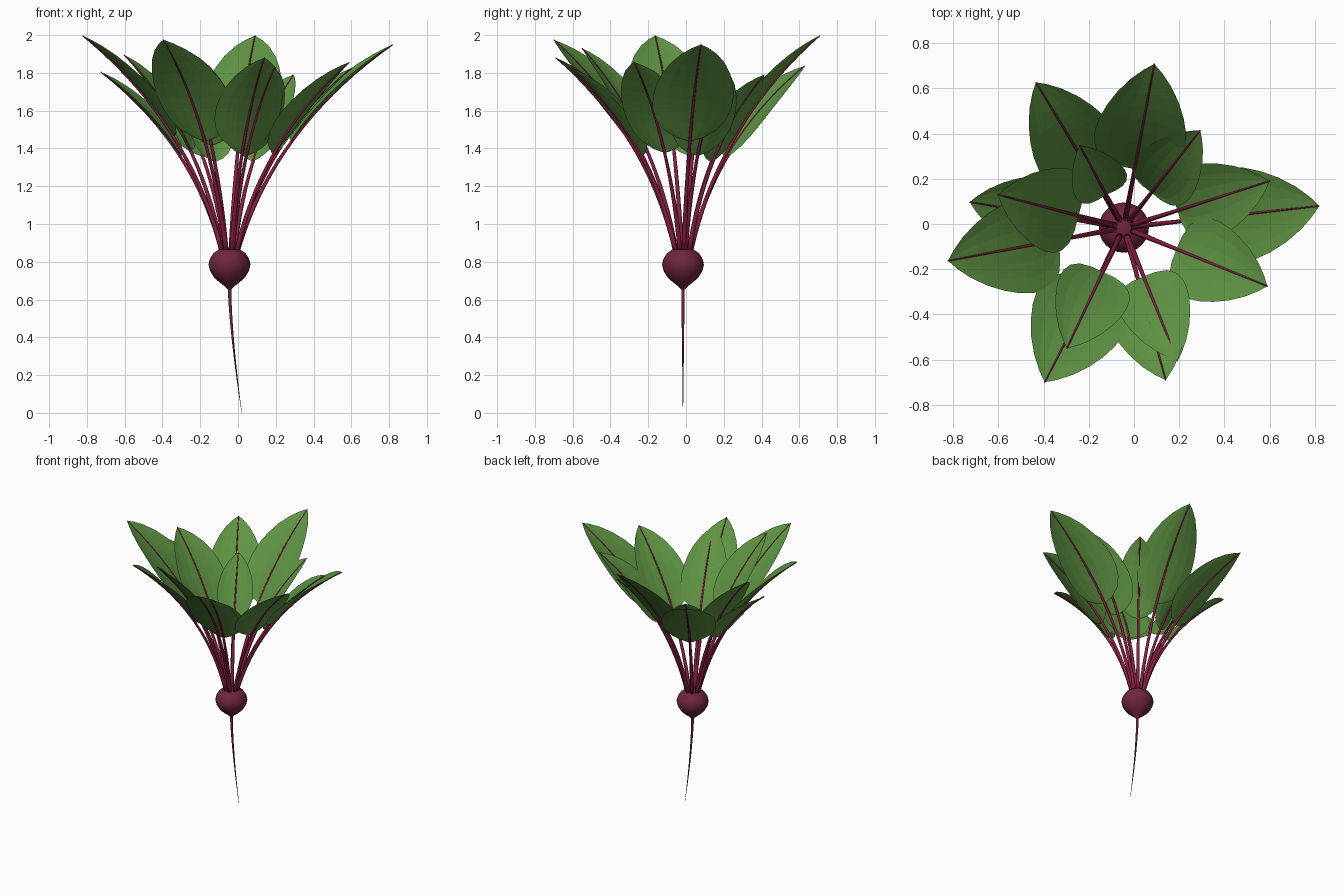
import bpy, bmesh, math
from mathutils import Vector

if "Cube" in bpy.data.objects:
    bpy.data.objects.remove(bpy.data.objects["Cube"])

CX, CY = -0.045, -0.016          # plant axis


def material(name, rgb):
    m = bpy.data.materials.new(name)
    m.diffuse_color = (*rgb, 1)
    m.use_nodes = True
    m.node_tree.nodes["Principled BSDF"].inputs["Base Color"].default_value = m.diffuse_color
    return m


LEAF = material("leaf green", (0.115, 0.30, 0.057))
STEM = material("stem crimson", (0.24, 0.014, 0.058))
BULB = material("beet purple", (0.16, 0.018, 0.05))


def finish(bm, name, mat, smooth):
    bmesh.ops.remove_doubles(bm, verts=bm.verts, dist=1e-5)
    me = bpy.data.meshes.new(name)
    bm.to_mesh(me)
    bm.free()
    me.materials.append(mat)
    for p in me.polygons:
        p.use_smooth = smooth
    ob = bpy.data.objects.new(name, me)
    bpy.context.collection.objects.link(ob)
    return ob


def skin(bm, rows, closed):
    """Bridge rows of points with quads."""
    vs = [[bm.verts.new(p) for p in r] for r in rows]
    n = len(rows[0])
    for a, b in zip(vs, vs[1:]):
        for j in range(n if closed else n - 1):
            k = (j + 1) % n
            bm.faces.new((a[j], a[k], b[k], b[j]))
    return vs


def tube(name, pts, radii, mat, sides=8):
    """Tapered tube along a path, closed at both ends."""
    bm = bmesh.new()
    rows = []
    for i, p in enumerate(pts):
        t = (pts[min(i + 1, len(pts) - 1)] - pts[max(i - 1, 0)]).normalized()
        s = t.cross(Vector((0.31, 0.95, 0))).normalized()
        n = t.cross(s)
        rows.append([p + radii[i] * (math.cos(a) * s + math.sin(a) * n)
                     for a in (2 * math.pi * k / sides for k in range(sides))])
    vs = skin(bm, rows, True)
    bm.faces.new(vs[0][::-1])
    bm.faces.new(vs[-1])
    bmesh.ops.recalc_face_normals(bm, faces=bm.faces)
    return finish(bm, name, mat, True)


# Bulb: lathed profile (radius, height)
profile = [(0.055, 0.866), (0.085, 0.845), (0.104, 0.815), (0.111, 0.785),
           (0.103, 0.752), (0.082, 0.718), (0.052, 0.69), (0.025, 0.67), (0.009, 0.652)]
bm = bmesh.new()
rows = [[Vector((CX + r * math.cos(a), CY + r * math.sin(a), z))
         for a in (2 * math.pi * k / 24 for k in range(24))] for r, z in profile]
vs = skin(bm, rows, True)
bm.faces.new(vs[0])
bm.faces.new(vs[-1][::-1])
bmesh.ops.recalc_face_normals(bm, faces=bm.faces)
bulb = finish(bm, "bulb", BULB, True)
bpy.context.view_layer.objects.active = bulb
bulb.select_set(True)
bpy.ops.object.shade_smooth_by_angle(angle=math.radians(40))

# Taproot: thin tail drifting sideways
root = []
for i in range(13):
    t = i / 12
    root.append(Vector((CX + 0.065 * t ** 1.5, CY, 0.67 * (1 - t))))
tube("taproot", root, [0.009 * (1 - i / 12) + 0.0008 for i in range(13)], BULB)

# Leaves: tip x, y, z, blade width, blade start along the stem
leaves = [
    (0.82, 0.08, 1.95, 0.43, 0.48), (0.59, -0.275, 1.857, 0.37, 0.47),
    (0.14, -0.69, 1.88, 0.36, 0.47), (0.193, -0.605, 1.825, 0.32, 0.47),
    (-0.395, -0.70, 1.975, 0.43, 0.47), (-0.297, -0.55, 1.93, 0.33, 0.47),
    (-0.823, -0.163, 1.997, 0.42, 0.48), (-0.727, 0.097, 1.805, 0.33, 0.48),
    (-0.603, 0.13, 1.895, 0.38, 0.46), (-0.434, 0.627, 1.836, 0.38, 0.46),
    (-0.24, 0.348, 1.716, 0.25, 0.50), (0.09, 0.708, 1.997, 0.41, 0.46),
    (0.293, 0.414, 1.79, 0.30, 0.46), (0.60, 0.19, 1.825, 0.34, 0.47),
]
outline = [(0, 0), (0.03, 0.34), (0.09, 0.66), (0.18, 0.87), (0.29, 0.98),
           (0.40, 1.0), (0.52, 0.95), (0.64, 0.84), (0.76, 0.67), (0.87, 0.44),
           (0.95, 0.20), (1, 0)]

for k, (x, y, z, width, start) in enumerate(leaves, 1):
    d = Vector((x - CX, y - CY, 0))
    R, H = d.length, z - 0.85
    d.normalize()
    side = Vector((-d.y, d.x, 0))

    def path(t):
        r = 0.04 * (1 - t) ** 2 + 2 * t * (1 - t) * 0.27 * R + t * t * R
        h = 2 * t * (1 - t) * 0.6 + t * t
        return Vector((CX, CY, 0.85)) + d * r + Vector((0, 0, h * H))

    # Stem continuing as the midrib
    pts = [path(i / 18) for i in range(19)]
    tube(f"stem_{k}", pts, [0.0135 - 0.0105 * i / 18 for i in range(19)], STEM)

    # Blade: slightly cupped sheet on the upper side of the rib
    bm = bmesh.new()
    rows = []
    for u, w in outline:
        t = start + (1 - start) * u
        tan = (path(t + 0.01) - path(t - 0.01)).normalized()
        nrm = tan.cross(side).normalized()
        if nrm.z < 0:
            nrm = -nrm
        half = width / 2 * w
        row = []
        for j in range(-3, 4):
            v = j / 3
            lift = 0.004 * (1 - u) + 0.03 * w * v * v
            row.append(path(t) + side * half * v + nrm * lift)
        rows.append(row)
    skin(bm, rows, False)
    finish(bm, f"leaf_{k}", LEAF, False)
